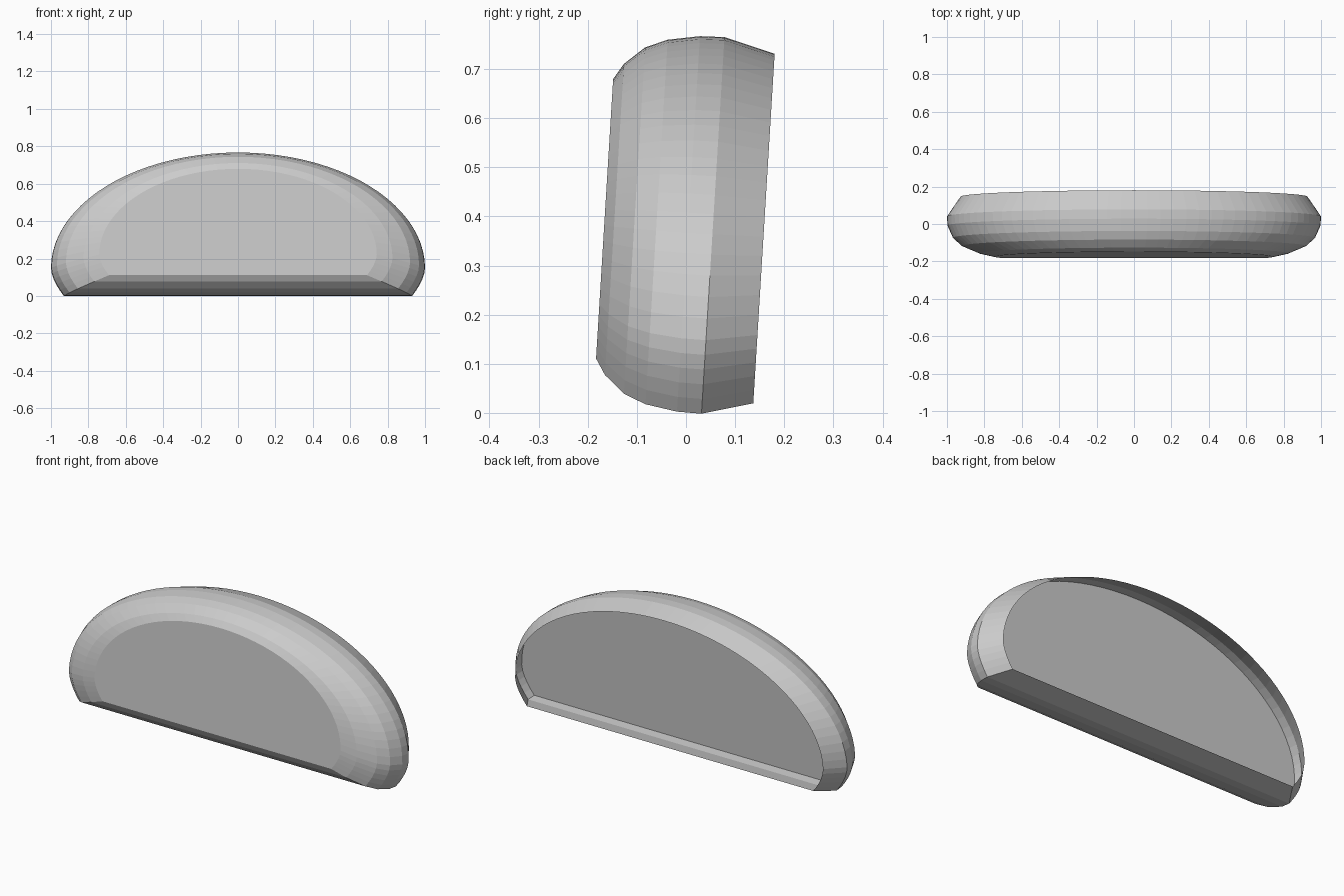
import bpy, bmesh, math
from mathutils import Matrix

if "Cube" in bpy.data.objects:
    bpy.data.objects.remove(bpy.data.objects["Cube"])

HALF_H = 0.384
TILT = Matrix.Translation((0, 0, HALF_H + 0.001)) @ Matrix.Rotation(math.radians(-3.5), 4, 'X')

# Depth and scale of each cross-section, from the open back rim to the front face
RINGS = [(0.159, 0.928), (0.055, 1.0), (0.005, 0.997), (-0.06, 0.968),
         (-0.105, 0.92), (-0.146, 0.826), (-0.166, 0.742)]


def outline():
    """D shape: half-ellipse dome over short tucked-in sides and a flat base."""
    side = [(1 - 0.07 * ((5 - i) / 5) ** 1.7, -HALF_H + 0.03 * i) for i in range(5)]
    dome = []
    for i in range(45):
        a = math.pi * i / 44
        dome.append((math.cos(a), -HALF_H + 0.15 + 0.618 * math.sin(a)))
    return side + dome + [(-x, z) for x, z in reversed(side)]


def ring(bm, y, s):
    return [bm.verts.new((x * s, y, z * s)) for x, z in outline()]


def finish(name, bm):
    bm.transform(TILT)
    mesh = bpy.data.meshes.new(name)
    bm.to_mesh(mesh)
    bm.free()
    obj = bpy.data.objects.new(name, mesh)
    bpy.context.collection.objects.link(obj)
    return obj


# Rounded D-shaped shell, closed at the front and open at the back
bm = bmesh.new()
loops = [ring(bm, y, s) for y, s in RINGS]
for a, b in zip(loops, loops[1:]):
    n = len(a)
    for i in range(n):
        j = (i + 1) % n
        bm.faces.new((a[i], a[j], b[j], b[i]))
bm.faces.new(loops[-1])
bmesh.ops.recalc_face_normals(bm, faces=bm.faces)
front = max(bm.faces, key=lambda f: len(f.verts))
if front.normal.y > 0:
    bmesh.ops.reverse_faces(bm, faces=bm.faces)
finish("shell", bm)

# Flat panel recessed inside the back rim
bm = bmesh.new()
bm.faces.new(list(reversed(ring(bm, *RINGS[2]))))
finish("back_panel", bm)
